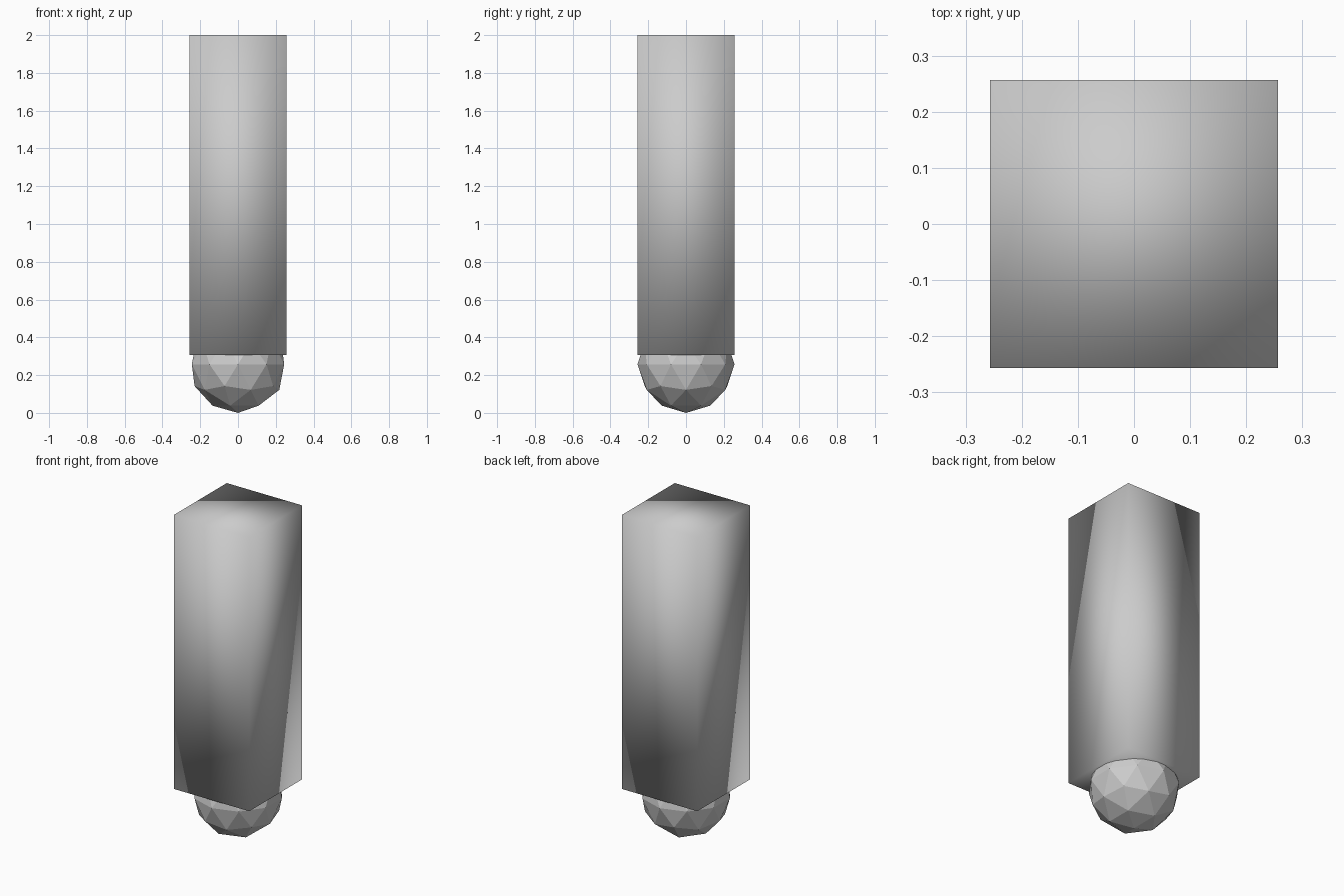
import bpy

if "Cube" in bpy.data.objects:
    bpy.data.objects.remove(bpy.data.objects["Cube"])

HALF = 0.257      # half width of the square body, also the ball radius
BASE = 0.307      # height where the body starts
TOP = 2.0

# Square body, smooth shaded across its corners
bpy.ops.mesh.primitive_cube_add(size=1, location=(0, 0, (BASE + TOP) / 2))
body = bpy.context.object
body.name = "body"
body.scale = (2 * HALF, 2 * HALF, TOP - BASE)
bpy.ops.object.transform_apply(location=False, rotation=False, scale=True)
bpy.ops.object.shade_smooth()

# Low-poly ball tip, flat shaded, half sunk into the body
bpy.ops.mesh.primitive_ico_sphere_add(subdivisions=2, radius=HALF, location=(0, 0, HALF))
tip = bpy.context.object
tip.name = "ball_tip"
bpy.ops.object.shade_flat()
